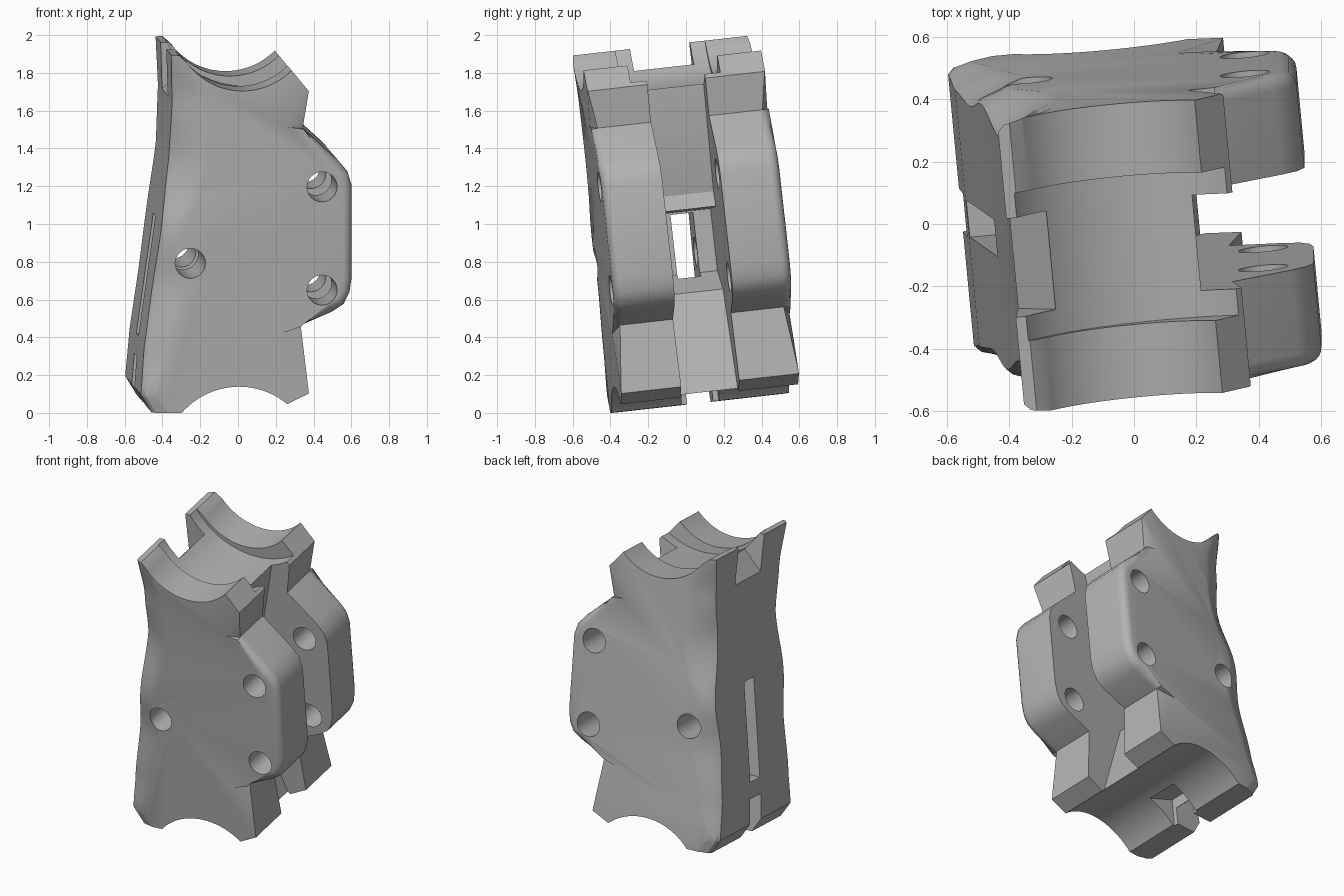
import bpy, bmesh, math
from mathutils import Matrix

if "Cube" in bpy.data.objects:
    bpy.data.objects.remove(bpy.data.objects["Cube"])

HALF = 0.475      # half thickness of the grip
GAP = 0.155       # half width of the open channel

grey = bpy.data.materials.new("matte_grey")
grey.use_nodes = True
grey.diffuse_color = (0.45, 0.45, 0.45, 1)
grey.node_tree.nodes["Principled BSDF"].inputs["Base Color"].default_value = (0.45, 0.45, 0.45, 1)


def make_object(name, bm):
    bmesh.ops.recalc_face_normals(bm, faces=bm.faces[:])
    mesh = bpy.data.meshes.new(name)
    bm.to_mesh(mesh)
    bm.free()
    obj = bpy.data.objects.new(name, mesh)
    bpy.context.collection.objects.link(obj)
    mesh.materials.append(grey)
    return obj


def extrude_profile(points, y0, y1):
    """Prism from an x-z outline."""
    bm = bmesh.new()
    face = bm.faces.new([bm.verts.new((x, y0, z)) for x, z in points])
    grown = bmesh.ops.extrude_face_region(bm, geom=[face])["geom"]
    bmesh.ops.translate(bm, vec=(0, y1 - y0, 0),
                        verts=[g for g in grown if isinstance(g, bmesh.types.BMVert)])
    return bm


def arc(cx, cz, r, a0, a1, n=24):
    angles = [math.radians(a0 + (a1 - a0) * i / n) for i in range(n + 1)]
    return [(cx + r * math.cos(a), cz + r * math.sin(a)) for a in angles]


def boolean(target, tool, operation):
    tool.hide_render = True
    bpy.context.view_layer.objects.active = target
    mod = target.modifiers.new("cut", 'BOOLEAN')
    mod.object, mod.operation, mod.solver = tool, operation, 'EXACT'
    bpy.ops.object.modifier_apply(modifier=mod.name)
    bpy.data.objects.remove(tool)


def cut(name, points, half_width):
    boolean(body, make_object(name, extrude_profile(points, -half_width, half_width)), 'DIFFERENCE')


# Main outline: saddle on top, bolted wing on the right, curved foot
wing = [(0.30, 1.56), (0.49, 1.385), (0.54, 1.325), (0.562, 1.25),
        (0.562, 0.76), (0.55, 0.68), (0.52, 0.62), (0.46, 0.58), (0.29, 0.51)]
outline = [(-0.8, 1.957), (-0.36, 1.957)]
outline += arc(-0.02, 2.13, 0.365, -145, -45)
outline += [(0.33, 1.76)] + wing + [(0.33, 0.15)]
outline += arc(-0.045, -0.21, 0.4, 49.5, 138.6)
outline += [(-0.8, 0.05)]
bm = extrude_profile(outline, -HALF, HALF)
on_wing = lambda v: any(math.hypot(v.co.x - x, v.co.z - z) < 1e-4 for x, z in wing)
rims = [e for e in bm.edges if all(on_wing(v) for v in e.verts)
        and abs(e.verts[0].co.y - e.verts[1].co.y) < 1e-4]
bmesh.ops.bevel(bm, geom=rims, offset=0.05, segments=5, profile=0.5, affect='EDGES')
body = make_object("grip_body", bm)

# Wavy left side: height, edge position, half thickness at the edge
keys = [(-0.05, -0.44, 0.445), (0.05, -0.50, 0.455), (0.15, -0.56, 0.46), (0.4, -0.54, 0.435),
        (0.72, -0.495, 0.415), (1.0, -0.455, 0.45), (1.4, -0.405, 0.385),
        (1.7, -0.39, 0.42), (2.0, -0.40, 0.465)]
rows = []
for (z0, x0, h0), (z1, x1, h1) in zip(keys, keys[1:]):
    for i in range(6):
        t = i / 6
        s = t * t * (3 - 2 * t)
        rows.append((z0 + (z1 - z0) * t, x0 + (x1 - x0) * t, h0 + (h1 - h0) * s))
rows.append(keys[-1])
bm = bmesh.new()
loops = []
for z, x, h in rows:
    width = 0.05 + 0.15 * min(1, (HALF - h) / 0.06)
    side = [(x, h - 0.02), (x + 0.02, h)]
    side += [(x + 0.03 + width * t, h + (HALF + 0.006 - h) * math.sin(t * math.pi / 2))
             for t in (0.25, 0.5, 0.75, 1)]
    side.append((0.9, HALF + 0.05))
    ring = side + [(px, -py) for px, py in reversed(side)]
    loops.append([bm.verts.new((px, py, z)) for px, py in ring])
for a, b in zip(loops, loops[1:]):
    for i in range(len(a)):
        j = (i + 1) % len(a)
        bm.faces.new((a[i], a[j], b[j], b[i]))
bm.faces.new(loops[0])
bm.faces.new(loops[-1])
boolean(body, make_object("side_envelope", bm), 'INTERSECT')

# Shallow dents in the neck above and below the wing, front and back
for inner, corner, end in (((0.18, 0.47), (0.36, 0.53), (0.34, 0.14)),
                           ((0.22, 1.57), (0.36, 1.55), (0.34, 1.79))):
    for side in (-1, 1):
        bm = bmesh.new()
        for (x, z), y in ((inner, HALF), (end, HALF), (corner, HALF + 0.03), (corner, HALF - 0.06)):
            bm.verts.new((x, side * y, z))
        bmesh.ops.convex_hull(bm, input=bm.verts[:])
        boolean(body, make_object("neck_dent", bm), 'DIFFERENCE')

# Lowered saddle between the two end rims
cut("saddle_recess", arc(0.06, 2.2, 0.49, -180, 0) + [(0.55, 2.4), (-0.43, 2.4)], 0.24)
cut("top_left_notch", [(-0.8, 1.70), (-0.40, 1.70), (-0.27, 1.83), (-0.27, 2.3), (-0.8, 2.3)], 0.16)

# Open channel down the right side, deepest in the middle
cut("channel", [(0.8, 2.3), (0.2, 2.3), (0.2, 1.72), (0.08, 1.16), (0.11, 1.08), (-0.2, 1.07),
                (-0.2, 0.74), (0.0, 0.64), (0.2, 0.1), (0.2, -0.3), (0.8, -0.3)], GAP)
cut("left_slot", [(-0.8, 0.42), (-0.45, 0.42), (-0.1, 0.78), (-0.1, 1.06), (-0.8, 1.06)], 0.06)

# Slot and pocket in the foot
cut("foot_notch", [(-0.8, -0.2), (-0.3, -0.2), (-0.3, 0.12), (-0.5, 0.3), (-0.8, 0.38)], 0.07)
cut("foot_pocket", [(-0.36, -0.1), (-0.15, -0.1), (-0.15, 0.17), (-0.36, 0.25)], 0.1)

# Bolt holes through both halves
for x, z in ((0.40, 1.25), (0.40, 0.70), (-0.30, 0.85)):
    cut("bolt_hole", arc(x, z, 0.08, 0, 345, 23), 0.7)

# Lean the finished part into place
body.data.transform(Matrix.Translation((0.002, 0.114, 0.003))
                    @ Matrix.Rotation(math.radians(6.4), 4, 'X')
                    @ Matrix.Rotation(math.radians(5.4), 4, 'Z'))
body.data.update()
bpy.ops.object.select_all(action='DESELECT')
body.select_set(True)
bpy.context.view_layer.objects.active = body
bpy.ops.object.shade_smooth_by_angle(angle=math.radians(30))
